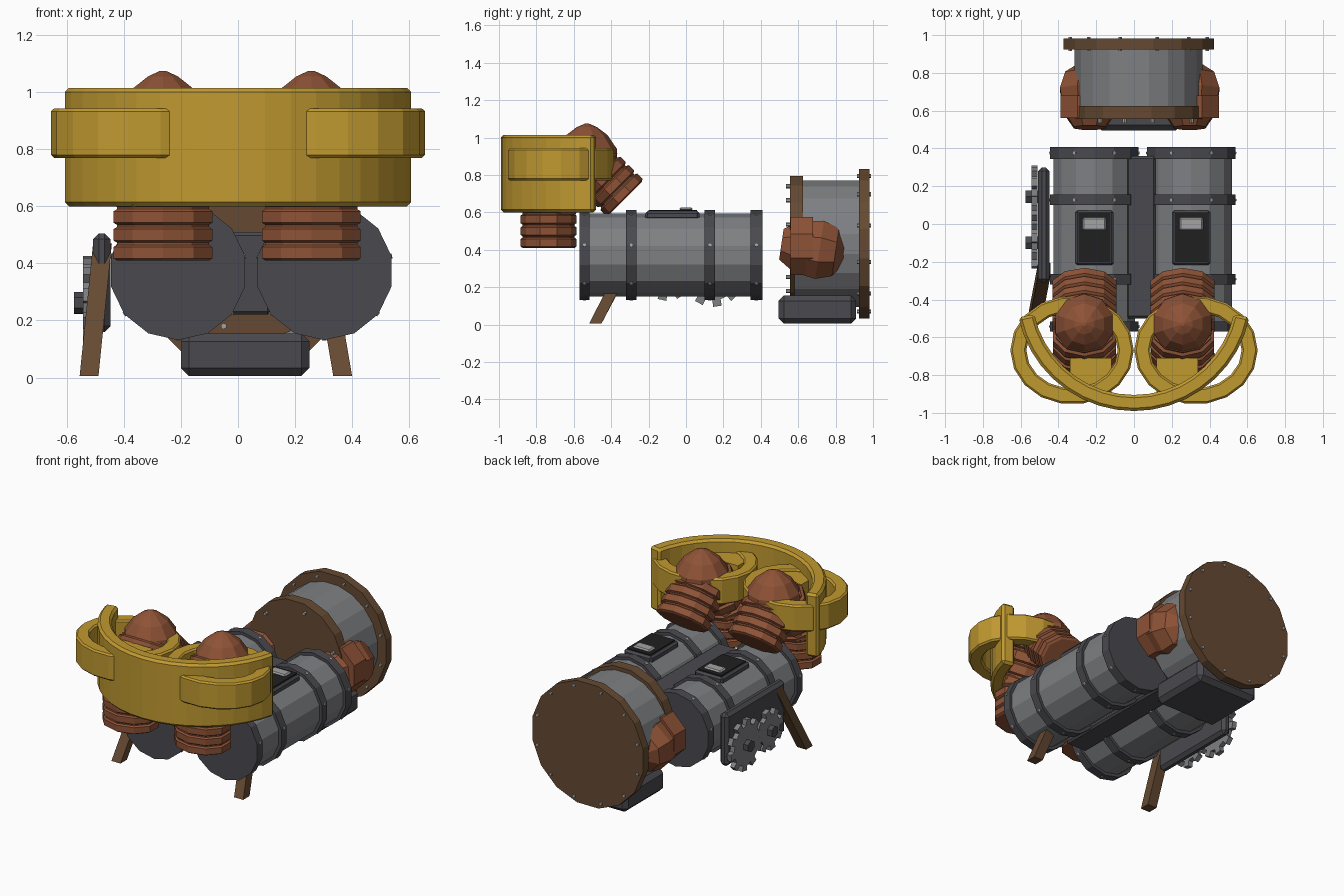
import bpy, math
from mathutils import Vector as V

if "Cube" in bpy.data.objects:
    bpy.data.objects.remove(bpy.data.objects["Cube"])


def mat(name, *c):
    m = bpy.data.materials.new(name)
    m.diffuse_color = (*c, 1)
    m.use_nodes = True
    m.node_tree.nodes["Principled BSDF"].inputs["Base Color"].default_value = m.diffuse_color
    return m


YELLOW = mat("yellow paint", 0.53, 0.32, 0.03)
BROWN = mat("dark brown", 0.13, 0.068, 0.032)
COPPER = mat("copper", 0.27, 0.085, 0.037)
GREY = mat("grey steel", 0.21, 0.215, 0.225)
DARK = mat("dark steel", 0.068, 0.066, 0.077)
BLACK = mat("black", 0.014, 0.014, 0.014)
SILVER = mat("silver", 0.36, 0.37, 0.36)


def make(name, verts, faces, m, bevel=0):
    me = bpy.data.meshes.new(name)
    me.from_pydata([tuple(v) for v in verts], [], faces)
    me.materials.append(m)
    ob = bpy.data.objects.new(name, me)
    bpy.context.collection.objects.link(ob)
    if bevel:
        b = ob.modifiers.new("bevel", "BEVEL")
        b.width, b.segments, b.limit_method = bevel, 1, "ANGLE"
        b.angle_limit = math.radians(40)
    return ob


def loft(name, rings, m, caps=True, bevel=0):
    """Skin a list of closed rings that share one point count."""
    n = len(rings[0])
    verts = [p for r in rings for p in r]
    faces = [(k * n + i, k * n + (i + 1) % n, (k + 1) * n + (i + 1) % n, (k + 1) * n + i)
             for k in range(len(rings) - 1) for i in range(n)]
    if caps:
        faces += [tuple(range(n))[::-1], tuple(range(len(verts) - n, len(verts)))]
    return make(name, verts, faces, m, bevel)


def turned(name, p0, p1, profile, n, m, flat=1.0):
    """Turn (distance fraction, radius) points about the line p0-p1."""
    p0, p1 = V(p0), V(p1)
    d = (p1 - p0).normalized()
    u = V((1, 0, 0)) if abs(d.x) < 0.9 else V((0, 1, 0))
    w = d.cross(u).normalized()
    u = w.cross(d)
    ang = [2 * math.pi * (i + 0.5) / n for i in range(n)]
    return loft(name, [[p0.lerp(p1, t) + r * (u * math.cos(a) + w * flat * math.sin(a))
                        for a in ang] for t, r in profile], m)


def rod(name, p0, p1, r, n, m):
    return turned(name, p0, p1, [(0, r), (1, r)], n, m)


def box(name, x0, x1, y0, y1, z0, z1, m, bevel=0):
    return loft(name, [[V((x0, y0, z)), V((x1, y0, z)), V((x1, y1, z)), V((x0, y1, z))]
                       for z in (z0, z1)], m, bevel=bevel)


def arc(name, cx, cy, rx, ry, t, z0, z1, a0, a1, n, m):
    """Flat band bent along an ellipse; a full turn closes on itself."""
    rings = []
    for i in range(n + 1):
        a = math.radians(a0 + (a1 - a0) * i / n)
        c, s = math.cos(a), math.sin(a)
        o = (cx + rx * c, cy + ry * s)
        q = (cx + (rx - t) * c, cy + (ry - t) * s)
        rings.append([V((*q, z0)), V((*o, z0)), V((*o, z1)), V((*q, z1))])
    if a1 - a0 < 360:
        return loft(name, rings, m, bevel=0.015)
    verts = [p for r in rings[:-1] for p in r]
    faces = [(k * 4 + i, k * 4 + (i + 1) % 4, (k + 1) % n * 4 + (i + 1) % 4, (k + 1) % n * 4 + i)
             for k in range(n) for i in range(4)]
    return make(name, verts, faces, m, bevel=0.01)


def ribs(count, r, groove):
    """Profile of a ribbed hose."""
    out = []
    for k in range(count):
        a, b = k / count, (k + 1) / count
        g = 0.12 / count
        out += [(a, r * groove), (a + g, r), (b - 2 * g, r), (b - g, r * groove)]
    return out + [(1, r * groove)]


# Twin horizontal tanks
for cx in (-0.21, 0.303):
    cz = 0.372
    rod("tank", (cx, -0.565, cz), (cx, 0.40, cz), 0.222, 14, GREY)
    for y0, y1 in ((-0.57, -0.515), (-0.32, -0.265), (0.10, 0.155), (0.345, 0.408)):
        rod("tank_band", (cx, y0, cz), (cx, y1, cz), 0.241, 14, DARK)
        ym = (y0 + y1) / 2
        for k in range(7):
            a = 2 * math.pi * (k + 0.25) / 7
            d = V((math.cos(a), 0, math.sin(a)))
            c = V((cx, ym, cz))
            rod("band_bolt", c + d * 0.22, c + d * 0.243, 0.009, 6, SILVER)
    # Hatch with window on top of the tank
    box("hatch_frame", cx - 0.102, cx + 0.102, -0.218, 0.072, 0.56, 0.607, DARK, 0.012)
    box("hatch_panel", cx - 0.085, cx + 0.085, -0.20, 0.058, 0.60, 0.614, BLACK)
    box("hatch_window", cx - 0.062, cx + 0.062, -0.035, 0.035, 0.61, 0.627, SILVER, 0.008)

# Spine between the tanks
box("spine", -0.04, 0.115, -0.50, 0.36, 0.22, 0.51, DARK, 0.012)

# Rear drum
DX, DZ = 0.025, 0.432
rod("drum", (DX, 0.58, DZ), (DX, 0.95, DZ), 0.343, 20, GREY)
rod("drum_front_disc", (DX, 0.555, 0.46), (DX, 0.625, 0.46), 0.342, 16, BROWN)
rod("drum_back_disc", (DX, 0.925, DZ), (DX, 0.982, DZ), 0.407, 16, BROWN)
for k in range(12):
    a = 2 * math.pi * (k + 0.5) / 12
    c, s = math.cos(a), math.sin(a)
    rod("back_bolt", (DX + 0.375 * c, 0.915, DZ + 0.375 * s),
        (DX + 0.375 * c, 0.99, DZ + 0.375 * s), 0.011, 6, SILVER)
    if k % 2 == 0:
        rod("front_bolt", (DX + 0.29 * c, 0.535, 0.46 + 0.29 * s),
            (DX + 0.29 * c, 0.56, 0.46 + 0.29 * s), 0.011, 6, SILVER)
box("drum_base", -0.20, 0.25, 0.495, 0.91, 0.005, 0.155, DARK, 0.028)

# Copper elbows on both sides of the drum
for s in (-1, 1):
    x = 0.03 + s * 0.265
    turned("drum_elbow", (x, 0.51, 0.43), (x, 0.85, 0.38),
           [(0, 0.09), (0.25, 0.15), (0.6, 0.17), (0.85, 0.14), (1, 0.06)], 8, COPPER)
    turned("elbow_collar", (x, 0.56, 0.42), (x, 0.68, 0.42),
           [(0, 0.15), (0, 0.168), (1, 0.168), (1, 0.15)], 8, COPPER)

# Ribbed hoses: up from the tanks, over a dome and down the front
for x in (-0.263, 0.257):
    turned("rear_hose", (x, -0.325, 0.675), (x, -0.55, 0.90), ribs(5, 0.178, 0.9), 10, COPPER, 0.78)
    turned("hose_dome", (x, -0.53, 0.83), (x, -0.53, 1.075),
           [(0, 0.165), (0.45, 0.16), (0.75, 0.11), (0.92, 0.055), (1, 0.01)], 10, COPPER)
    turned("front_slant_hose", (x, -0.735, 0.62), (x, -0.57, 0.90), ribs(4, 0.175, 0.9), 10, COPPER, 0.8)
    turned("front_hose", (x, -0.735, 0.41), (x, -0.735, 0.66), ribs(4, 0.182, 0.93), 10, COPPER, 0.82)

# Yellow bumper and hose guards
arc("bumper", 0, -0.365, 0.625, 0.625, 0.085, 0.60, 1.015, 192, 348, 18, YELLOW)
for s in (-1, 1):
    arc("hose_guard", s * 0.328, -0.668, 0.327, 0.287, 0.085, 0.77, 0.943, 0, 360, 18, YELLOW)
    box("guard_block", s * 0.23 - 0.11, s * 0.23 + 0.11, -0.89, -0.71, 0.78, 0.93, YELLOW)


def leg(name, foot, top):
    w = 0.033
    corners = [(-w, -w), (w, -w), (w, w), (-w, w)]
    loft(name, [[V(p) + V((i, j, 0)) for i, j in corners] for p in (foot, top)], BROWN)


leg("left_leg", (-0.522, -0.485, 0.005), (-0.475, -0.24, 0.47))
leg("right_leg", (0.367, -0.485, 0.005), (0.325, -0.36, 0.25))

# Side plate with two meshing gears
box("gear_plate", -0.508, -0.447, -0.31, 0.30, 0.16, 0.505, DARK, 0.02)


def gear(y, z, r, teeth):
    step = 2 * math.pi / teeth
    pts = []
    for k in range(teeth):
        for f, q in ((0, r - 0.035), (0.45, r - 0.035), (0.5, r), (0.95, r)):
            a = (k + f) * step
            pts.append((y + q * math.cos(a), z + q * math.sin(a)))
    loft("gear", [[V((x, *p)) for p in pts] for x in (-0.512, -0.543)], SILVER).data.materials[0] = GREY
    rod("gear_hub", (-0.50, y, z), (-0.575, y, z), 0.038, 6, DARK)


gear(0.145, 0.26, 0.165, 10)
gear(-0.10, 0.262, 0.135, 8)

# Make all face normals point outward
import bmesh
for ob in bpy.data.objects:
    bm = bmesh.new()
    bm.from_mesh(ob.data)
    bmesh.ops.recalc_face_normals(bm, faces=bm.faces)
    bm.to_mesh(ob.data)
    bm.free()
